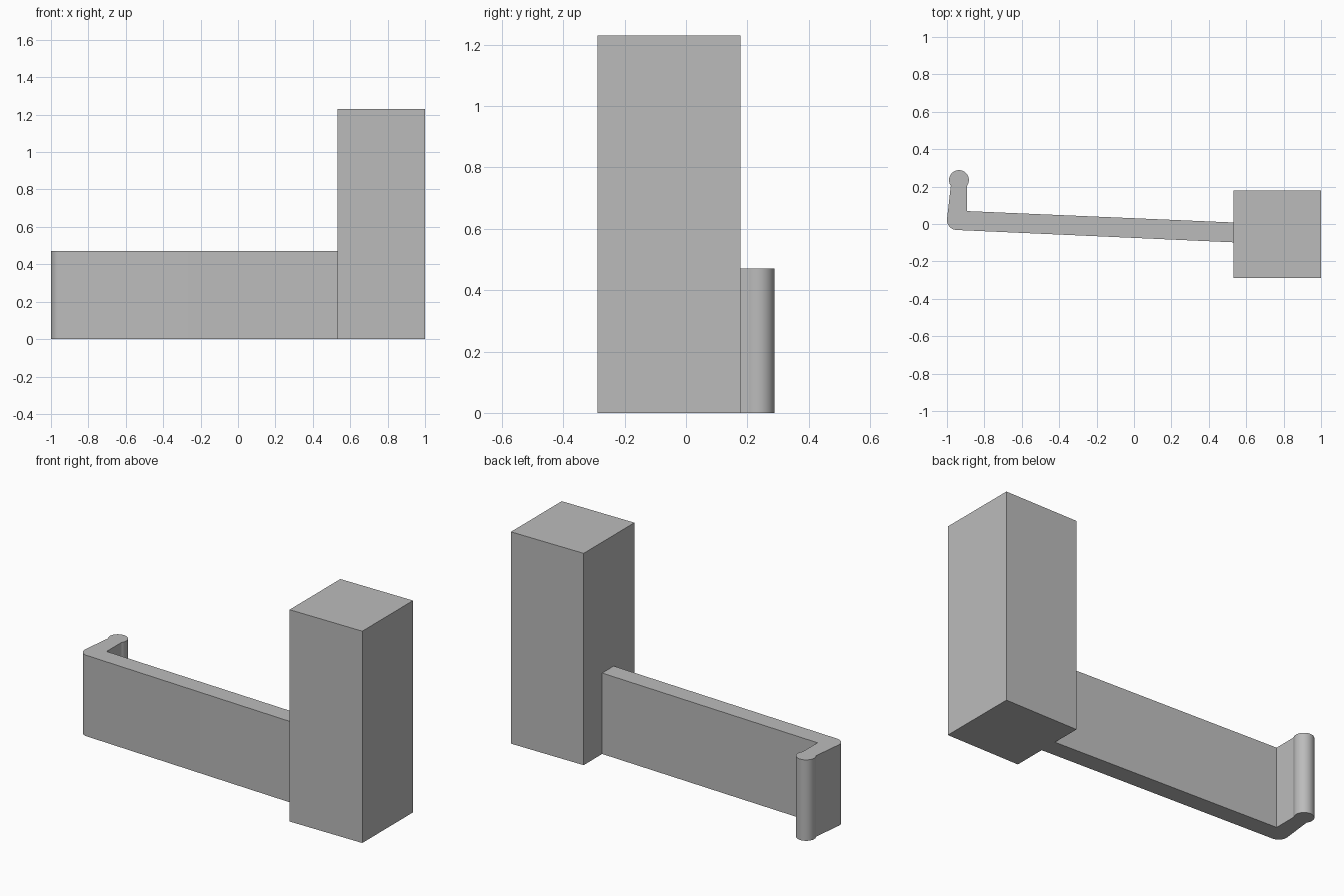
import bpy
import bmesh
from math import cos, sin, radians

cube = bpy.data.objects.get("Cube")
if cube:
    bpy.data.objects.remove(cube, do_unlink=True)

# Single grey material
grey = bpy.data.materials.new("plain grey")
grey.use_nodes = True
colour = (0.5, 0.5, 0.5, 1)
grey.diffuse_color = colour
grey.node_tree.nodes["Principled BSDF"].inputs["Base Color"].default_value = colour


def arc(cx, cy, r, start, end, steps):
    """Points on a circle from start to end, in degrees."""
    angles = [radians(start + (end - start) * i / steps) for i in range(steps + 1)]
    return [(cx + r * cos(a), cy + r * sin(a)) for a in angles]


def prism(name, outline, height):
    """Extrude a plan outline upward from the floor."""
    bm = bmesh.new()
    base = bm.faces.new([bm.verts.new((x, y, 0)) for x, y in outline])
    top = bmesh.ops.extrude_face_region(bm, geom=[base])["geom"]
    verts = [v for v in top if isinstance(v, bmesh.types.BMVert)]
    bmesh.ops.translate(bm, verts=verts, vec=(0, 0, height))
    bmesh.ops.recalc_face_normals(bm, faces=bm.faces)
    mesh = bpy.data.meshes.new(name)
    bm.to_mesh(mesh)
    bm.free()
    mesh.materials.append(grey)
    obj = bpy.data.objects.new(name, mesh)
    bpy.context.collection.objects.link(obj)
    return obj


# Square upright post
prism("post", [(0.533, -0.288), (1, -0.288), (1, 0.178), (0.533, 0.178)], 1.23)

# Arm with rounded elbow, short return and round bead at its tip
outline = [(0.533, -0.098)]
outline += arc(-0.947, 0.021, 0.053, -92.5, -184, 16)
outline += arc(-0.936, 0.235, 0.053, 215, -35, 36)
outline += [(-0.893, 0.069), (0.533, 0.008)]
arm = prism("hooked_arm", outline, 0.47)

# Smooth the round parts, keep the corners sharp
bpy.ops.object.select_all(action="DESELECT")
arm.select_set(True)
bpy.context.view_layer.objects.active = arm
bpy.ops.object.shade_smooth_by_angle(angle=radians(25))
